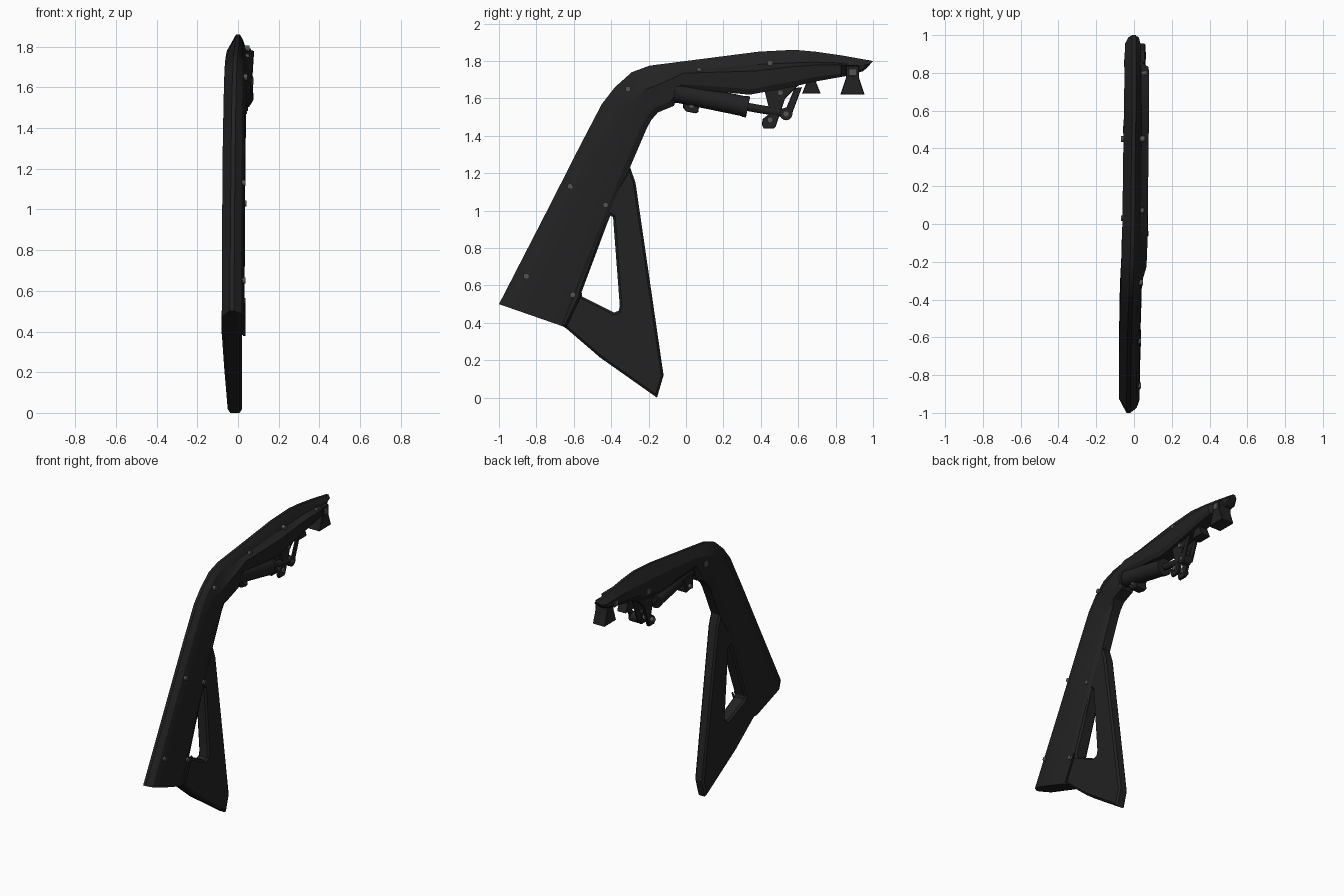
import bpy, bmesh, math
from mathutils import Vector, Matrix


def mat(name, v):
    m = bpy.data.materials.new(name)
    m.diffuse_color = (v, v, v, 1)
    return m


BLACK, GREY = mat("black_paint", 0.016), mat("grey_steel", 0.09)


def finish(name, me, material=BLACK):
    ob = bpy.data.objects.new(name, me)
    bpy.context.collection.objects.link(ob)
    me.materials.clear()
    me.materials.append(material)
    bpy.ops.object.select_all(action='DESELECT')
    ob.select_set(True)
    bpy.context.view_layer.objects.active = ob
    bpy.ops.object.shade_smooth_by_angle(angle=math.radians(22))
    return ob


# Flat plate in the y-z plane (later loops are holes), chamfered on both sides
def plate(name, loops, x0, x1, bevel=0.006, material=BLACK):
    cu = bpy.data.curves.new(name, 'CURVE')
    cu.dimensions, cu.fill_mode = '2D', 'BOTH'
    for loop in loops:
        sp = cu.splines.new('POLY')
        sp.points.add(len(loop) - 1)
        for p, (y, z) in zip(sp.points, loop):
            p.co = (y, z, 0, 1)
        sp.use_cyclic_u = True
    cu.extrude = (x1 - x0) / 2 - bevel
    cu.bevel_depth, cu.bevel_resolution, cu.offset = bevel, 0, -bevel
    tmp = bpy.data.objects.new(name + "_outline", cu)
    bpy.context.collection.objects.link(tmp)
    me = bpy.data.meshes.new_from_object(tmp.evaluated_get(bpy.context.evaluated_depsgraph_get()))
    bpy.data.objects.remove(tmp)
    me.transform(Matrix(((0, 0, 1, (x0 + x1) / 2), (1, 0, 0, 0), (0, 1, 0, 0), (0, 0, 0, 1))))
    return finish(name, me, material)


def rod(name, a, b, r, n=20, material=BLACK):
    a, b = Vector(a), Vector(b)
    bm = bmesh.new()
    bmesh.ops.create_cone(bm, cap_ends=True, segments=n, radius1=r, radius2=r, depth=(b - a).length)
    bm.transform(Matrix.Translation((a + b) / 2) @ (b - a).to_track_quat('Z', 'Y').to_matrix().to_4x4())
    me = bpy.data.meshes.new(name)
    bm.to_mesh(me)
    bm.free()
    return finish(name, me, material)


# Main arm: loft between outer and inner edge; left x, right x, bulge x
STATIONS = [
    (-1.00, 0.50, -0.64, 0.375, -0.080, 0.028, 0.032),
    (-0.74, 1.005, -0.475, 0.80, -0.078, 0.030, 0.034),
    (-0.57, 1.34, -0.30, 1.23, -0.075, 0.033, 0.037),
    (-0.45, 1.57, -0.21, 1.44, -0.071, 0.035, 0.041),
    (-0.38, 1.66, -0.185, 1.485, -0.069, 0.036, 0.043),
    (-0.29, 1.74, -0.15, 1.525, -0.067, 0.037, 0.066),
    (-0.195, 1.775, -0.065, 1.56, -0.065, 0.037, 0.070),
    (0.00, 1.80, -0.03, 1.655, -0.062, 0.038, 0.072),
    (0.39, 1.85, 0.34, 1.62, -0.057, 0.039, 0.077),
    (0.58, 1.86, 0.56, 1.66, -0.054, 0.039, 0.079),
    (0.69, 1.85, 0.69, 1.69, -0.052, 0.038, 0.079),
    (0.83, 1.83, 0.83, 1.715, -0.050, 0.036, 0.078),
    (0.86, 1.825, 0.86, 1.72, -0.050, 0.034, 0.036),
    (0.96, 1.807, 0.945, 1.745, -0.048, 0.032, 0.034),
    (1.00, 1.80, 0.97, 1.765, -0.030, 0.024, 0.026),
]
bm = bmesh.new()
rings = []
for i, (oy, oz, iy, iz, xl, xr, xb) in enumerate(STATIONS):
    o, n = Vector((0, oy, oz)), Vector((0, iy - oy, iz - oz))
    L = n.length
    n.normalize()
    s, c = min(1, L / 0.2), -0.03 + 0.03 * min(1, i / 9)
    section = [(c - .01, 0), (c + .01, 0), (xr - .014, .028 * s), (xr, .07 * s), (xb, max(.45 * L, .09 * s)),
               (xb - .006, L - .03 * s), (xb - .022, L), (xl + .025, L), (xl, L - .04 * s), (xl, .08 * s)]
    rings.append([bm.verts.new(o + n * t + Vector((x, 0, 0))) for x, t in section])
for a, b in zip(rings, rings[1:]):
    for k in range(len(a)):
        j = (k + 1) % len(a)
        bm.faces.new((a[k], a[j], b[j], b[k]))
bm.faces.new(rings[0])
bm.faces.new(rings[-1])
bmesh.ops.recalc_face_normals(bm, faces=bm.faces)
me = bpy.data.meshes.new("main_arm")
bm.to_mesh(me)
bm.free()
finish("main_arm", me)

# Lower triangular strut frame, its left side leaning inward toward the foot
frame = plate("strut_frame", [
    [(-.30, 1.235), (-.27, 1.15), (-.12, .12), (-.155, 0), (-.46, .215), (-.64, .37), (-.70, .41), (-.62, .6), (-.44, 1.0)],
    [(-.405, .975), (-.56, .56), (-.555, .54), (-.385, .455), (-.36, .465), (-.354, .49), (-.39, .965)]],
    -.07, .02, .012)
for v in frame.data.vertices:
    if v.co.x < -.03:
        v.co.x += .02 - .03 * min(1, max(0, (-v.co.y - .15) / .5))

# Seam line across the foot of the arm
rod("foot_seam", (.031, -.645, .38), (.031, -.56, .56), .006, 8)

# Bolt heads on the right face
for y, z, x in [(-.31, 1.65, .04), (.07, 1.75, .046), (.45, 1.79, .05), (.80, 1.775, .058), (-.62, 1.13, .03),
                (-.43, 1.03, .034), (-.855, .65, .029), (-.605, .55, .031)]:
    rod("bolt", (x - .02, y, z), (x + .007, y, z), .015, 12, GREY)

# Square pads on the left face
for y, z, x in [(-.13, 1.66, -.064), (.5, 1.70, -.056), (.85, 1.75, -.05)]:
    plate("side_pad", [[(y - .02, z - .02), (y + .02, z - .02), (y + .02, z + .02), (y - .02, z + .02)]],
          x - .003, x + .01, .001, GREY)

# Gas cylinder with end caps, piston rod and eye
X = .02
P0, P1 = Vector((X, -.05, 1.632)), Vector((X, .32, 1.556))
D = (P1 - P0).normalized()
rod("cylinder_body", P0, P1, .054, 24)
for p in (P0, P1):
    rod("cylinder_cap", p - D * .012, p + D * .012, .057, 24)
rod("piston_rod", P1, (X, .54, 1.518), .022, 16)
rod("piston_eye", (X - .03, .535, 1.517), (X + .03, .535, 1.517), .034, 16)
rod("piston_pin", (X - .036, .535, 1.517), (X + .036, .535, 1.517), .014, 12, GREY)

# Hinge lever pair and link between arm and piston
for x in (-.035, .025):
    plate("hinge_lever", [[(.42, 1.64), (.60, 1.67), (.53, 1.60), (.48, 1.45), (.47, 1.44), (.415, 1.44), (.405, 1.46),
                           (.41, 1.49), (.45, 1.52)]], x - .01, x + .01, .003)
    plate("piston_link", [[(.58, 1.655), (.62, 1.66), (.56, 1.50), (.52, 1.51)]], x + .012, x + .025, .003)
rod("lever_pivot", (-.068, .45, 1.485), (.045, .45, 1.485), .016, 12, GREY)
rod("arm_pivot", (-.045, .505, 1.63), (.045, .505, 1.63), .016, 12, GREY)

# Cylinder rear bracket
plate("cylinder_bracket", [[(-.02, 1.62), (.08, 1.62), (.065, 1.525), (.05, 1.52), (0, 1.53), (-.015, 1.55)]], -.045, .03, .004)
rod("bracket_pin", (-.068, .03, 1.56), (.04, .03, 1.56), .014, 12, GREY)

# Tapered feet under the arm tip
plate("small_foot", [[(.65, 1.70), (.69, 1.70), (.72, 1.625), (.62, 1.625)]], -.035, .035, .003)
plate("tip_foot", [[(.855, 1.775), (.925, 1.775), (.925, 1.71), (.955, 1.62), (.825, 1.62), (.855, 1.71)]], -.035, .06, .004)
plate("tip_foot_plate", [[(.87, 1.72), (.91, 1.72), (.91, 1.76), (.87, 1.76)]], .05, .064, .002, GREY)
